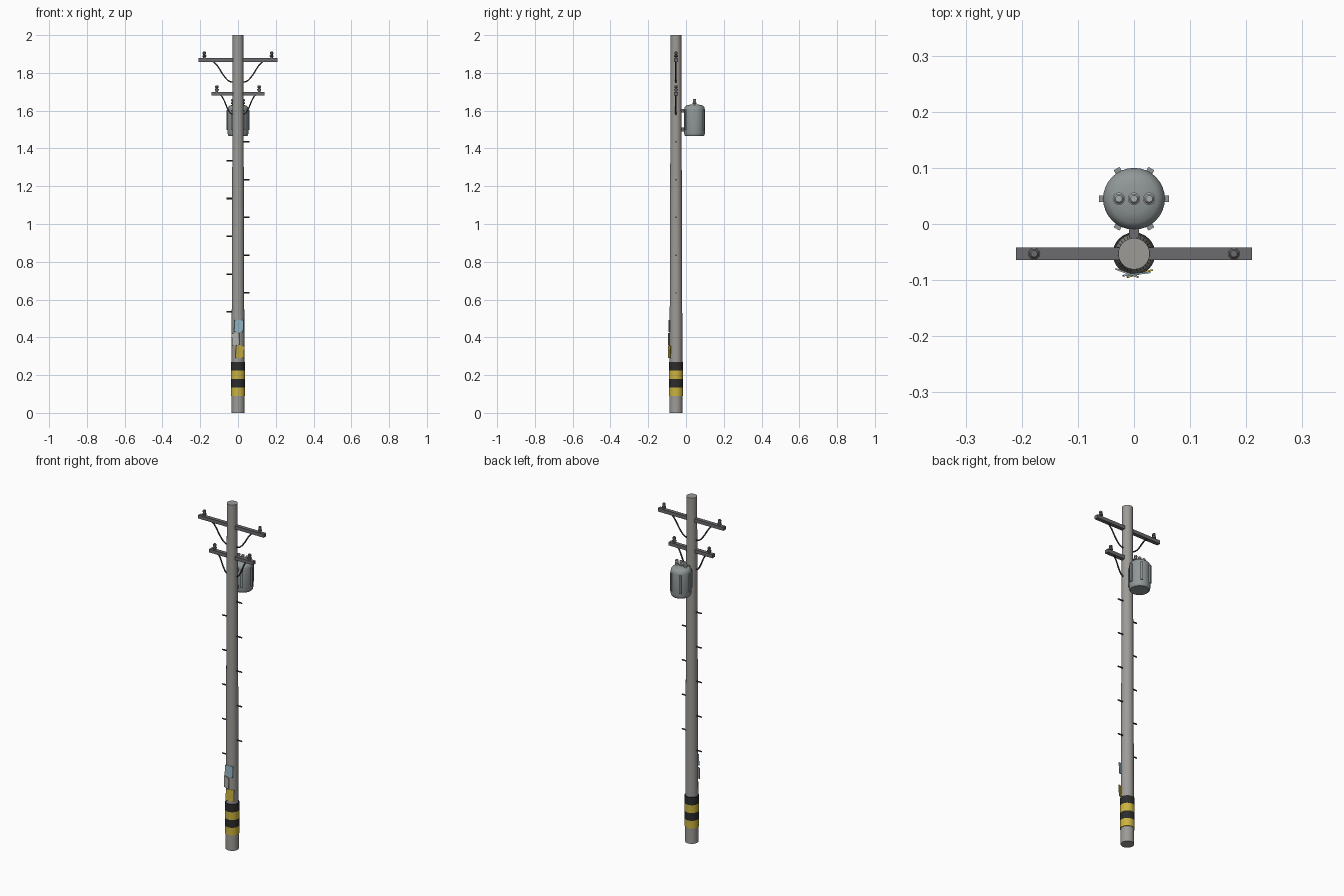
import bpy
from math import radians, sin, cos, pi
from mathutils import Vector

cube = bpy.data.objects.get("Cube")
if cube:
    bpy.data.objects.remove(cube, do_unlink=True)


def material(name, *rgb):
    m = bpy.data.materials.new(name)
    m.use_nodes = True
    m.diffuse_color = (*rgb, 1)
    m.node_tree.nodes["Principled BSDF"].inputs["Base Color"].default_value = (*rgb, 1)
    return m


CONCRETE = material("concrete", 0.34, 0.33, 0.31)
STEEL = material("dark_steel", 0.15, 0.15, 0.16)
IRON = material("iron", 0.05, 0.05, 0.05)
TANK = material("tank_paint", 0.28, 0.31, 0.31)
CERAMIC = material("ceramic", 0.4, 0.42, 0.42)
YELLOW = material("yellow", 0.6, 0.45, 0.05)
BLACK = material("black", 0.025, 0.025, 0.025)
BLUE = material("blue_paper", 0.3, 0.48, 0.56)
PAPER = material("grey_paper", 0.45, 0.45, 0.43)

POLE_Y = -0.053
TANK_Y = 0.045
BASE_R, TOP_R = 0.035, 0.028


def pole_radius(z):
    return BASE_R + (TOP_R - BASE_R) * z / 2


def finish(obj, name, mat, smooth=False):
    obj.name = name
    obj.data.materials.append(mat)
    if smooth:
        bpy.ops.object.shade_smooth_by_angle(angle=radians(35))
    return obj


def lathe(name, profile, x, y, mat, sides=24):
    """Closed solid turned about a vertical axis from (radius, height) pairs."""
    verts, faces = [], []
    for r, z in profile:
        for i in range(sides):
            a = 2 * pi * i / sides
            verts.append((r * cos(a), r * sin(a), z))
    for k in range(len(profile) - 1):
        for i in range(sides):
            j = (i + 1) % sides
            a, b = k * sides, (k + 1) * sides
            faces.append((a + i, a + j, b + j, b + i))
    faces.append(tuple(reversed(range(sides))))
    faces.append(tuple(range(len(verts) - sides, len(verts))))
    mesh = bpy.data.meshes.new(name)
    mesh.from_pydata(verts, [], faces)
    obj = bpy.data.objects.new(name, mesh)
    obj.location = (x, y, 0)
    bpy.context.collection.objects.link(obj)
    bpy.ops.object.select_all(action='DESELECT')
    bpy.context.view_layer.objects.active = obj
    obj.select_set(True)
    return finish(obj, name, mat, True)


def box(name, loc, size, mat, turn=0, tilt=0):
    bpy.ops.mesh.primitive_cube_add(size=1, location=loc, rotation=(0, tilt, turn))
    obj = bpy.context.object
    obj.scale = size
    return finish(obj, name, mat)


def rod(name, start, end, radius, mat):
    start, end = Vector(start), Vector(end)
    d = end - start
    bpy.ops.mesh.primitive_cylinder_add(vertices=8, radius=radius, depth=d.length,
                                        location=(start + end) / 2)
    bpy.context.object.rotation_euler = d.to_track_quat('Z', 'Y').to_euler()
    return finish(bpy.context.object, name, mat, True)


def tube(name, points, radius, mat):
    curve = bpy.data.curves.new(name, 'CURVE')
    curve.dimensions = '3D'
    curve.bevel_depth = radius
    curve.bevel_resolution = 1
    curve.resolution_u = 5
    curve.use_fill_caps = True
    spline = curve.splines.new('BEZIER')
    spline.bezier_points.add(len(points) - 1)
    for bp, co in zip(spline.bezier_points, points):
        bp.co = co
        bp.handle_left_type = bp.handle_right_type = 'AUTO'
    obj = bpy.data.objects.new(name, curve)
    bpy.context.collection.objects.link(obj)
    curve.materials.append(mat)


def insulator(name, x, y, z, mat):
    lathe(name, [(0.006, z), (0.006, z + 0.007), (0.011, z + 0.009), (0.011, z + 0.015),
                 (0.006, z + 0.017), (0.006, z + 0.021), (0.009, z + 0.023),
                 (0.009, z + 0.031), (0.006, z + 0.035)], x, y, mat, 14)


# Tapered pole
lathe("pole", [(BASE_R, 0), (TOP_R, 2)], 0, POLE_Y, CONCRETE, 32)

# Warning bands
for i in range(4):
    z = 0.09 + 0.045 * i
    lathe("warning_band", [(0.038, z), (0.038, z + 0.045)], 0, POLE_Y,
          BLACK if i % 2 else YELLOW)

# Crossarms with insulators and curved braces: height, half length, insulator x, brace x, brace foot
for label, z, half, ins_x, brace_x, foot in (
        ("upper", 1.868, 0.21, 0.178, 0.13, 1.75),
        ("lower", 1.69, 0.14, 0.112, 0.09, 1.58)):
    box(label + "_crossarm", (0, POLE_Y, z), (2 * half, 0.022, 0.02), STEEL)
    drop = z - 0.008 - foot
    for side in (-1, 1):
        insulator(label + "_insulator", side * ins_x, POLE_Y, z + 0.009, STEEL)
        span = brace_x - 0.024
        path = [(1, 1), (0.83, 0.83), (0.42, 0.24), (0.22, 0.06), (0, 0)]
        tube(label + "_brace", [(side * (0.024 + span * u), POLE_Y, foot + drop * v)
                                for u, v in path], 0.004, IRON)

# Climbing pegs on alternating sides
for i in range(10):
    z = 0.535 + 0.1 * i
    side = 1 if i % 2 else -1
    rod("climbing_peg", (side * 0.02, POLE_Y, z), (side * 0.062, POLE_Y, z), 0.004, IRON)

# Transformer tank with domed lid
lathe("transformer_tank", [(0.049, 1.465), (0.053, 1.47), (0.055, 1.48), (0.055, 1.605),
                           (0.052, 1.618), (0.043, 1.627), (0.025, 1.632), (0.004, 1.634)],
      0, TANK_Y, TANK, 32)
for i in range(6):
    a = i * pi / 3
    box("tank_fin", (0.058 * cos(a), TANK_Y + 0.058 * sin(a), 1.55),
        (0.008, 0.012, 0.105), TANK, turn=a)
for x in (-0.027, 0, 0.027):
    insulator("tank_bushing", x, TANK_Y, 1.628, CERAMIC)

# Brackets and collars holding the tank
for z in (1.5, 1.6):
    box("tank_bracket", (0, -0.018, z), (0.018, 0.035, 0.02), STEEL)

# Posters wrapped against the front: height, angle round the pole, width, tall, tilt
for name, z, angle, wide, tall, tilt, mat in (
        ("blue_poster", 0.46, 7, 0.048, 0.064, 2, BLUE),
        ("grey_poster", 0.39, -20, 0.042, 0.064, -2, PAPER),
        ("yellow_poster", 0.323, 16, 0.046, 0.066, 2, YELLOW)):
    a = radians(angle)
    r = pole_radius(z) + 0.003
    box(name, (r * sin(a), POLE_Y - r * cos(a), z), (wide, 0.003, tall), mat,
        turn=a, tilt=radians(tilt))
